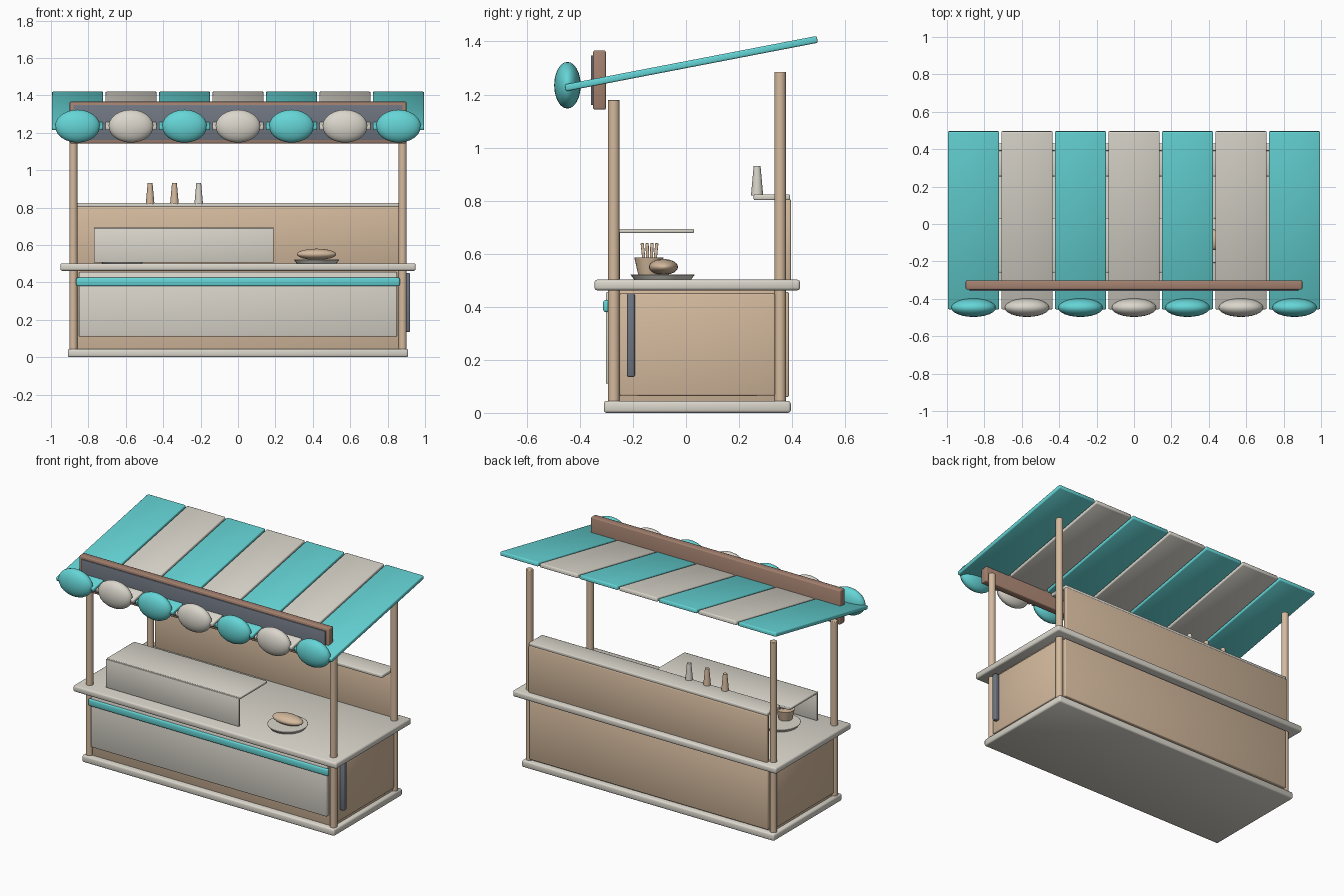
import bpy
import math

if "Cube" in bpy.data.objects:
    bpy.data.objects.remove(bpy.data.objects["Cube"])


def material(name, rgb):
    m = bpy.data.materials.new(name)
    m.use_nodes = True
    m.diffuse_color = (*rgb, 1)
    m.node_tree.nodes["Principled BSDF"].inputs["Base Color"].default_value = (*rgb, 1)
    return m


TEAL = material("teal", (0.13, 0.66, 0.67))
WHITE = material("off white", (0.70, 0.67, 0.60))
TAN = material("light wood", (0.66, 0.49, 0.34))
BROWN = material("brown wood", (0.37, 0.22, 0.16))
SLATE = material("slate grey", (0.16, 0.18, 0.22))


def finish(name, mat, bevel=0.0, soft=True):
    ob = bpy.context.object
    ob.name = name
    ob.data.materials.append(mat)
    if soft:
        bpy.ops.object.shade_smooth()
    else:
        bpy.ops.object.shade_smooth_by_angle(angle=math.radians(40))
    if bevel:
        mod = ob.modifiers.new("Bevel", "BEVEL")
        mod.width = bevel
        mod.segments = 2
    return ob


def box(name, mat, x, y, z, bevel=0.005):
    """Bevelled box given by its (min, max) range on each axis."""
    spans = (x, y, z)
    bpy.ops.mesh.primitive_cube_add(size=1, location=[(a + b) / 2 for a, b in spans])
    bpy.context.object.scale = [b - a for a, b in spans]
    bpy.ops.object.transform_apply(location=False, rotation=False)
    return finish(name, mat, bevel)


def cone(name, mat, x, y, z, r1, r2, sides=24, bevel=0.0):
    bpy.ops.mesh.primitive_cone_add(vertices=sides, radius1=r1, radius2=r2,
                                    depth=z[1] - z[0], location=(x, y, sum(z) / 2))
    return finish(name, mat, bevel, soft=False)


def ball(name, mat, loc, scale):
    bpy.ops.mesh.primitive_uv_sphere_add(segments=24, ring_count=12, location=loc)
    bpy.context.object.scale = scale
    return finish(name, mat)


# Counter body
box("base", WHITE, (-0.91, 0.91), (-0.31, 0.395), (0, 0.045), 0.01)
box("body", TAN, (-0.88, 0.88), (-0.275, 0.36), (0.04, 0.47))
box("counter_top", WHITE, (-0.95, 0.95), (-0.345, 0.43), (0.462, 0.502), 0.01)
box("front_panel", WHITE, (-0.85, 0.85), (-0.302, -0.27), (0.11, 0.455))
box("front_stripe", TEAL, (-0.865, 0.865), (-0.312, -0.29), (0.38, 0.425), 0.008)
box("lower_back_panel", TAN, (-0.86, 0.86), (0.355, 0.388), (0.06, 0.455))
for side, name in ((-1, "right"), (1, "left")):
    edges = sorted((side * 0.87, side * 0.892))
    box(name + "_side_panel", TAN, edges, (-0.25, 0.335), (0.065, 0.45))
box("side_handle", SLATE, (0.885, 0.92), (-0.222, -0.193), (0.135, 0.45), 0.006)

# Posts
for side, name in ((-1, "right"), (1, "left")):
    cone("front_post_" + name, TAN, side * 0.88, -0.272, (0.02, 1.18), 0.022, 0.022, bevel=0.003)
    cone("back_post_" + name, TAN, side * 0.88, 0.355, (0.02, 1.285), 0.022, 0.022, bevel=0.003)

# Back wall, shelf and bottles
box("back_wall", TAN, (-0.86, 0.86), (0.372, 0.396), (0.495, 0.805))
box("shelf", WHITE, (-0.86, 0.86), (0.255, 0.392), (0.802, 0.824))
for i, mat in enumerate((TAN, TAN, WHITE)):
    cone("bottle_%d" % (i + 1), mat, -0.47 + i * 0.13, 0.268, (0.82, 0.93), 0.023, 0.013)

# Serving guard
box("guard_front", WHITE, (-0.77, 0.19), (-0.262, -0.248), (0.505, 0.69), 0.003)
box("guard_top", WHITE, (-0.77, 0.19), (-0.255, 0.03), (0.678, 0.694), 0.004)

# Plates, bread and a bowl of snack sticks
for x, name in ((0.42, "bread_plate"), (-0.62, "bowl_plate")):
    cone(name, WHITE, x, -0.088, (0.5, 0.522), 0.105, 0.122, 32, 0.003)
ball("bread_loaf", TAN, (0.42, -0.085, 0.55), (0.105, 0.055, 0.03))
cone("snack_bowl", TAN, -0.62, -0.14, (0.52, 0.586), 0.04, 0.055)
for i in range(4):
    stick = box("snack_stick_%d" % (i + 1), TAN, (-0.645 + i * 0.015, -0.633 + i * 0.015),
                (-0.166 + i * 0.015, -0.154 + i * 0.015), (0.54, 0.64), 0.002)
    stick.rotation_euler.x = math.radians(6 - i * 4)

# Striped awning with rounded front ends
PITCH = 0.286
front, back = (-0.455, 1.225), (0.495, 1.408)
run, rise = back[0] - front[0], back[1] - front[1]
length = math.hypot(run, rise)
for i in range(7):
    x = (i - 3) * PITCH
    mat = WHITE if i % 2 else TEAL
    strip = box("awning_strip_%d" % (i + 1), mat, (x - 0.137, x + 0.137),
                (-length / 2, length / 2), (-0.013, 0.013), 0.006)
    strip.location = (x, (front[0] + back[0]) / 2, (front[1] + back[1]) / 2)
    strip.rotation_euler.x = math.atan2(rise, run)
    ball("awning_bulb_%d" % (i + 1), mat, (x, -0.447, 1.235), (0.12, 0.05, 0.088))

# Sign board
box("sign_board", BROWN, (-0.9, 0.9), (-0.35, -0.302), (1.143, 1.366), 0.006)
box("sign_face", SLATE, (-0.88, 0.88), (-0.358, -0.349), (1.16, 1.348), 0.002)
